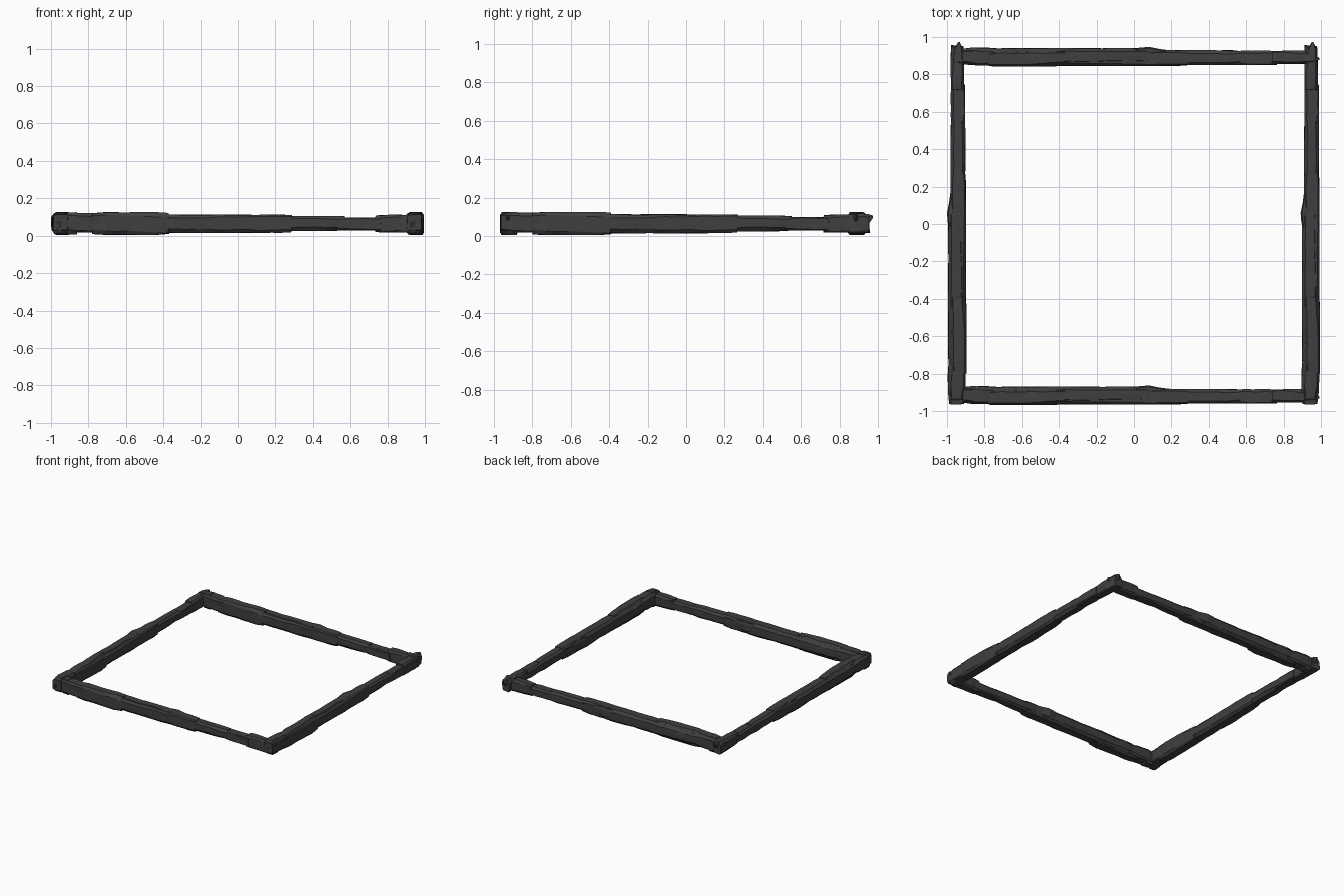
import bpy, bmesh, math, random
from mathutils import Vector, Matrix, noise

if "Cube" in bpy.data.objects:
    bpy.data.objects.remove(bpy.data.objects["Cube"])

random.seed(4)
slate = bpy.data.materials.new("dark_slate")
slate.diffuse_color = (0.05, 0.05, 0.05, 1)
slate.use_nodes = True
slate.node_tree.nodes["Principled BSDF"].inputs["Base Color"].default_value = slate.diffuse_color

# name, start, end, across min/max, height min/max, end roundness
STONES = [
    ("corner_stone", -0.935, -0.725, -0.048, 0.048, 0.018, 0.122, 0.80),
    ("tall_stone", -0.77, -0.38, -0.052, 0.030, 0.004, 0.126, 0.90),
    ("long_inner_stone", -0.74, 0.13, -0.040, 0.046, 0.014, 0.114, 0.75),
    ("long_outer_stone", -0.41, 0.28, -0.050, 0.034, 0.014, 0.112, 0.90),
    ("ridge_stone", 0.02, 0.56, -0.046, 0.034, 0.024, 0.106, 0.90),
    ("small_stone", 0.545, 0.755, -0.045, 0.032, 0.028, 0.098, 0.94),
    ("end_stone", 0.745, 0.965, -0.040, 0.032, 0.016, 0.112, 0.90),
]


def loft(bm, rings):
    """Skin a list of vertex rings and cap both ends."""
    rings = [[bm.verts.new(p) for p in r] for r in rings]
    n = len(rings[0])
    for a, b in zip(rings, rings[1:]):
        for i in range(n):
            j = (i + 1) % n
            bm.faces.new((a[i], a[j], b[j], b[i]))
    bm.faces.new(rings[0])
    bm.faces.new(rings[-1])


def section(w, h, cuts):
    """Chamfered rectangle with four different corner cuts, plus side midpoints."""
    a, b, c, d = cuts
    return [(-w, -h * (1 - a)), (-w * (1 - a), -h), (0, -h),
            (w * (1 - b), -h), (w, -h * (1 - b)), (w, 0),
            (w, h * (1 - c)), (w * (1 - c), h), (0, h * 1.0),
            (-w * (1 - d), h), (-w, h * (1 - d)), (-w, 0)]


def stone_mesh(name, u0, u1, v0, v1, z0, z1, taper):
    bm = bmesh.new()
    n = max(6, round((u1 - u0) / 0.03))
    w, h = (v1 - v0) / 2, (z1 - z0) / 2
    vc, zc = (v0 + v1) / 2, (z0 + z1) / 2
    cuts0 = [random.uniform(0.12, 0.5) for _ in range(4)]
    cuts1 = [random.uniform(0.12, 0.5) for _ in range(4)]
    rings = []
    for k in range(n + 1):
        t = k / n
        edge = min(k, n - k)
        s = taper if edge == 0 else (0.5 + taper / 2 if edge == 1 else 1)
        if edge == 0:
            t += (0.008 if k == 0 else -0.008) / (u1 - u0) * -1
        cuts = [a + (b - a) * t for a, b in zip(cuts0, cuts1)]
        ring = []
        for y, z in section(w * s, h * s, cuts):
            u = u0 + (u1 - u0) * t
            q = Vector((u * 9, (vc + y) * 18, (zc + z) * 18))
            d = noise.noise_vector(q) * 0.006
            u += d.x
            y = max(-w, min(w, y + d.y))
            z = max(-h, min(h, z + d.z))
            ring.append((u, vc + y, zc + z))
        rings.append(ring)
    loft(bm, rings)
    return finish(bm, name)


def wedge_mesh(name, rows):
    """Tapering shard: rows of (along, across, height, half width, half height)."""
    bm = bmesh.new()
    loft(bm, [[(u, v + y, z + q) for y, q in section(w, h, (0.4, 0.3, 0.4, 0.3))]
              for u, v, z, w, h in rows])
    return finish(bm, name)


def finish(bm, name):
    bmesh.ops.recalc_face_normals(bm, faces=bm.faces)
    me = bpy.data.meshes.new(name)
    bm.to_mesh(me)
    bm.free()
    me.materials.append(slate)
    return me


meshes = [stone_mesh(*s) for s in STONES]
# pointed shards at both ends and the diagonal ridge in the middle
meshes.append(wedge_mesh("end_point", [
    (0.90, -0.003, 0.068, 0.035, 0.048), (0.945, -0.006, 0.072, 0.030, 0.044),
    (0.97, -0.010, 0.088, 0.016, 0.026), (0.993, -0.012, 0.100, 0.004, 0.006)]))
meshes.append(wedge_mesh("start_point", [
    (-0.86, 0.0, 0.066, 0.044, 0.060), (-0.915, 0.004, 0.064, 0.040, 0.058),
    (-0.933, 0.008, 0.062, 0.022, 0.045), (-0.946, 0.010, 0.060, 0.006, 0.02)]))
meshes.append(wedge_mesh("diagonal_ridge", [
    (-0.04, 0.020, 0.070, 0.012, 0.030), (0.03, 0.030, 0.074, 0.018, 0.034),
    (0.08, 0.034, 0.074, 0.018, 0.036), (0.14, 0.026, 0.074, 0.014, 0.032),
    (0.24, 0.016, 0.070, 0.012, 0.028)]))

# the same row of stones on all four sides
SIDES = {"front": (0, (0, -0.915)), "back": (0, (0, 0.895)),
         "left": (90, (-0.948, -0.02)), "right": (90, (0.943, -0.02))}
for side, (angle, (x, y)) in SIDES.items():
    for me in meshes:
        ob = bpy.data.objects.new(f"{side}_{me.name}", me)
        ob.matrix_world = (Matrix.Translation((x, y, 0)) @
                           Matrix.Rotation(math.radians(angle), 4, 'Z'))
        bpy.context.collection.objects.link(ob)
